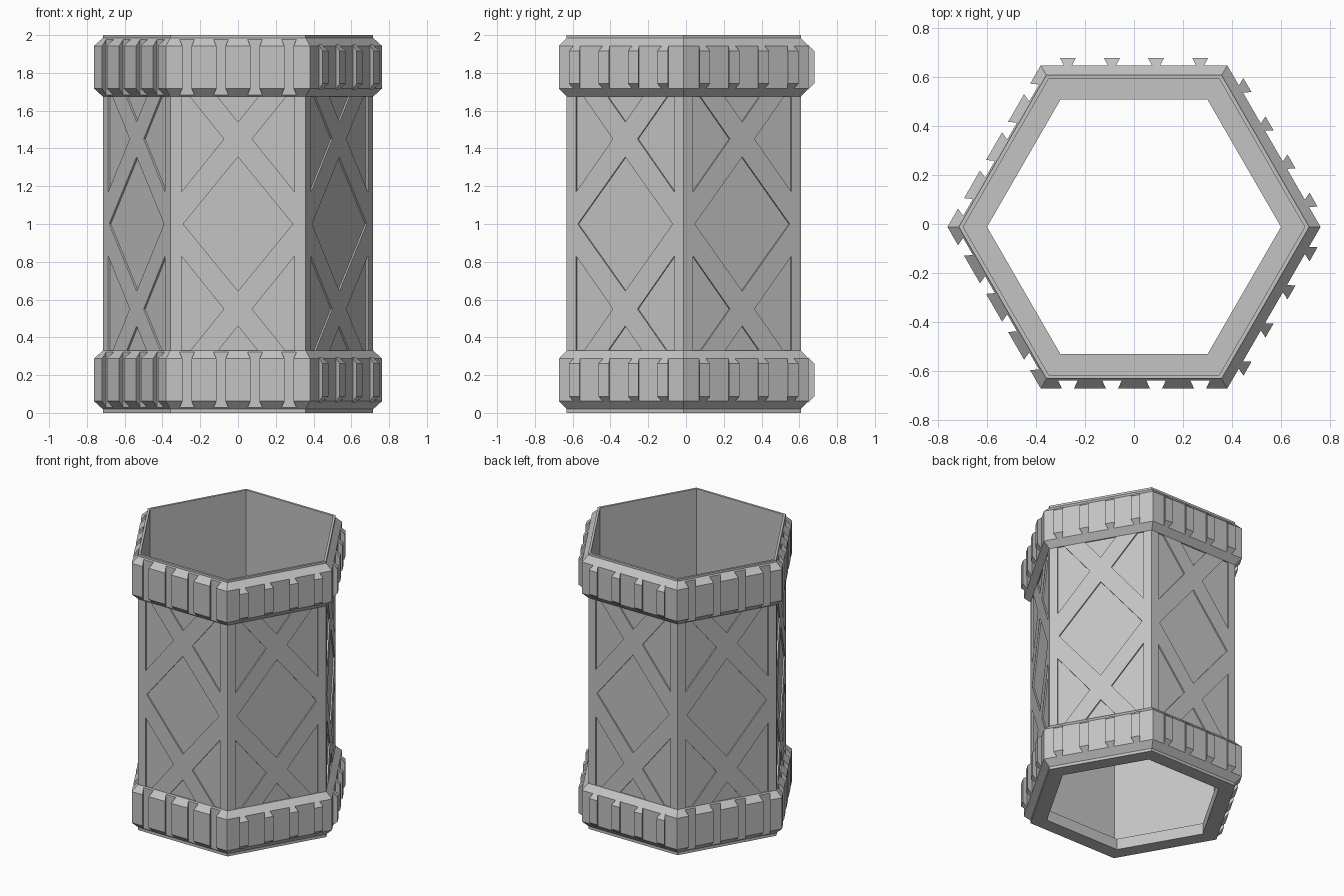
import bpy, bmesh, math
from mathutils import Matrix, Vector

cube = bpy.data.objects.get("Cube")
if cube:
    bpy.data.objects.remove(cube)

grey = bpy.data.materials.new("plain_grey")
grey.use_nodes = True
colour = (0.55, 0.55, 0.55, 1)
grey.diffuse_color = colour
grey.node_tree.nodes["Principled BSDF"].inputs["Base Color"].default_value = colour

CENTRE_Y = -0.012
WALL = 0.62           # distance from the axis to a tube face
BAND = 0.66           # distance from the axis to a band face
SLOTS = (-0.27, -0.09, 0.09, 0.27)
GROOVED = (0, 4, 5)   # sides counted anticlockwise from the front
RIDGED = (1, 2, 3)


def side_matrix(side):
    return Matrix.Translation((0, CENTRE_Y, 0)) @ Matrix.Rotation(math.radians(60 * side), 4, "Z")


def finish(name, bm, helper=False):
    bmesh.ops.recalc_face_normals(bm, faces=bm.faces)
    mesh = bpy.data.meshes.new(name)
    bm.to_mesh(mesh)
    bm.free()
    mesh.materials.append(grey)
    obj = bpy.data.objects.new(name, mesh)
    bpy.context.collection.objects.link(obj)
    if helper:
        obj.hide_render = True
        obj.hide_viewport = True
    return obj


def hex_ring(name, profile):
    """Sweep a closed (apothem, z) profile round a hexagon."""
    bm = bmesh.new()
    loops = []
    for apothem, z in profile:
        r = apothem / math.cos(math.pi / 6)
        loops.append([bm.verts.new((r * math.cos(k * math.pi / 3),
                                    r * math.sin(k * math.pi / 3) + CENTRE_Y, z)) for k in range(6)])
    for a, b in zip(loops, loops[1:] + loops[:1]):
        for k in range(6):
            n = (k + 1) % 6
            bm.faces.new((a[k], a[n], b[n], b[k]))
    return finish(name, bm)


def loft(bm, side, inner, outer, d_in, d_out):
    """Solid between two (x, z) outlines lying at two distances from the axis."""
    m = side_matrix(side)
    a = [bm.verts.new(m @ Vector((x, -d_in, z))) for x, z in inner]
    b = [bm.verts.new(m @ Vector((x, -d_out, z))) for x, z in outer]
    bm.faces.new(a)
    bm.faces.new(b[::-1])
    for k in range(len(a)):
        n = (k + 1) % len(a)
        bm.faces.new((a[k], b[k], b[n], a[n]))


def box(x, z, half_w, half_h):
    return [(x - half_w, z - half_h), (x + half_w, z - half_h),
            (x + half_w, z + half_h), (x - half_w, z + half_h)]


def cut(target, cutter):
    mod = target.modifiers.new("cut", "BOOLEAN")
    mod.operation = "DIFFERENCE"
    mod.solver = "EXACT"
    mod.object = cutter


# Thin hexagonal tube with an inward lip at the bottom
tube = hex_ring("hexagonal_tube", [(WALL, 0), (WALL, 2), (0.604, 2),
                                   (0.604, 0.08), (0.52, 0.08), (0.52, 0)])

# Shallow diamond and triangle recesses that leave crossed strips on each side
panels = [[(0, 0.645), (0.29, 1), (0, 1.355), (-0.29, 1)]]
for v in (-1, 1):
    panels.append([(0, 1 + v * 0.54), (0.145, 1 + v * 0.72), (-0.145, 1 + v * 0.72)])
    for h in (-1, 1):
        panels.append([(h * 0.075, 1 + v * 0.45), (h * 0.3, 1 + v * 0.17), (h * 0.3, 1 + v * 0.73)])
bm = bmesh.new()
for side in range(6):
    for shape in panels:
        loft(bm, side, shape, shape, WALL - 0.01, WALL + 0.03)
cut(tube, finish("panel_cutter", bm, True))

# Chamfered bands with dovetail grooves on three sides and dovetail ridges on the others
for label, mid in (("lower", 0.175), ("upper", 1.83)):
    band = hex_ring(label + "_band", [(0.612, mid - 0.155), (WALL, mid - 0.155), (BAND, mid - 0.113),
                                      (BAND, mid + 0.113), (WALL, mid + 0.155), (0.612, mid + 0.155)])
    bm = bmesh.new()
    for side in GROOVED:
        for x in SLOTS:
            loft(bm, side, box(x, mid, 0.04, 0.2), box(x, mid, 0.02, 0.2), 0.627, 0.67)
    cut(band, finish(label + "_groove_cutter", bm, True))

    bm = bmesh.new()
    for side in RIDGED:
        for x in SLOTS:
            loft(bm, side, box(x, mid, 0.016, 0.12), box(x, mid, 0.033, 0.087), BAND - 0.002, BAND + 0.031)
    finish(label + "_ridges", bm)
